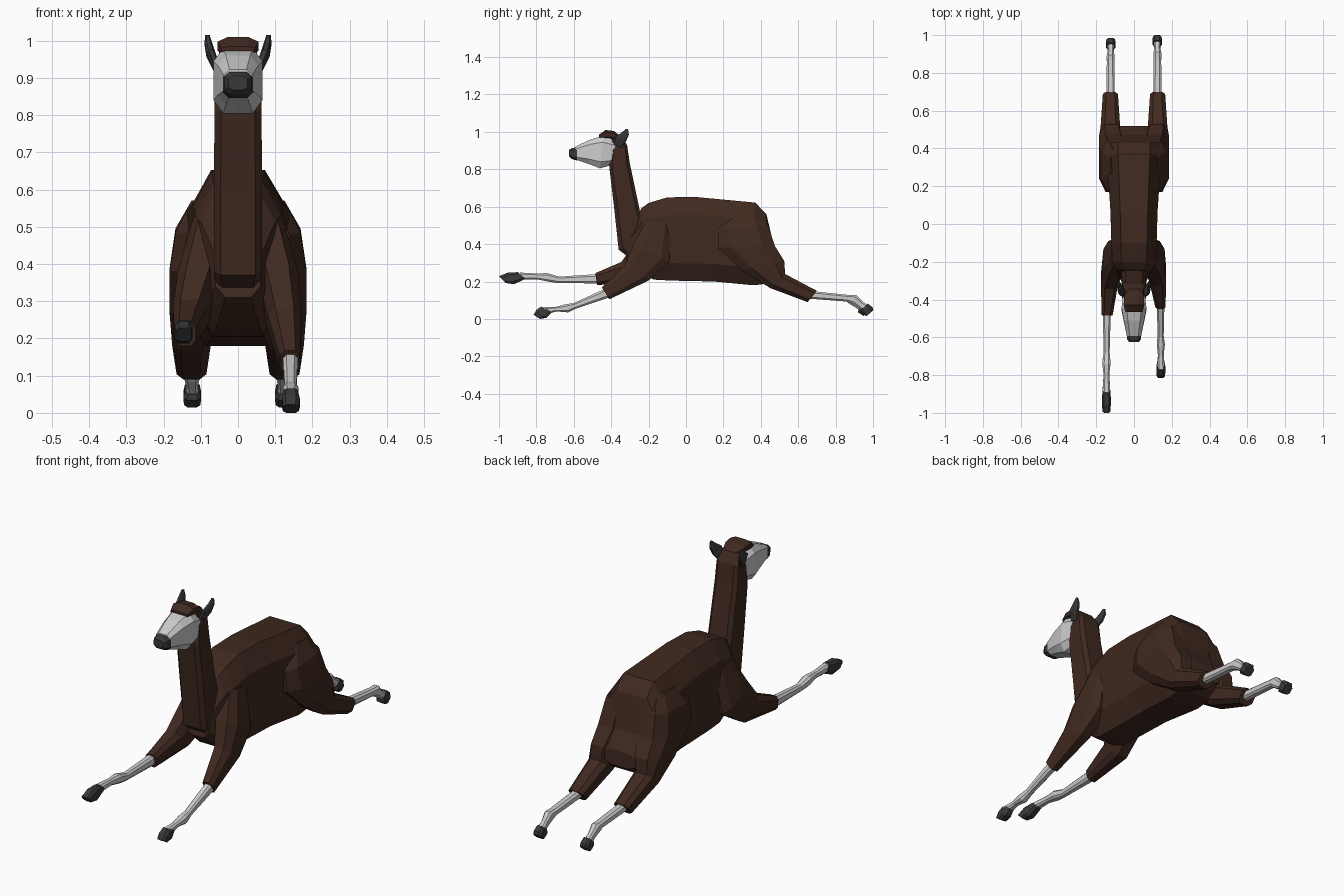
import bpy, bmesh
from mathutils import Vector


def material(name, r, g, b):
    m = bpy.data.materials.new(name)
    m.diffuse_color = (r, g, b, 1)
    return m


BROWN = material("brown_wool", 0.05, 0.022, 0.014)
LIGHT = material("pale_hair", 0.52, 0.52, 0.52)
DARK = material("dark_horn", 0.04, 0.04, 0.04)


def loft(name, rings, mat, s=0.55, side=1):
    """Skin chamfered rings; each ring is (y1, z1, y2, z2, x centre, half width)."""
    shape = [(1, s), (s, 1), (-s, 1), (-1, s), (-1, -s), (-s, -1), (s, -1), (1, -s)]
    bm = bmesh.new()
    loops = []
    for y1, z1, y2, z2, xc, hw in rings:
        a, b = Vector((0, y1, z1)), Vector((0, y2, z2))
        mid, half = (a + b) / 2, (b - a) / 2
        loops.append([bm.verts.new(mid + half * u + Vector((side * (xc + hw * v), 0, 0)))
                      for u, v in shape])
    for p, q in zip(loops, loops[1:]):
        for i in range(8):
            j = (i + 1) % 8
            bm.faces.new((p[i], p[j], q[j], q[i]))
    bm.faces.new(loops[0])
    bm.faces.new(loops[-1])
    bmesh.ops.recalc_face_normals(bm, faces=bm.faces)
    me = bpy.data.meshes.new(name)
    bm.to_mesh(me)
    bm.free()
    me.materials.append(mat)
    ob = bpy.data.objects.new(name, me)
    bpy.context.collection.objects.link(ob)
    return ob


# Torso, from chest to tucked tail
loft("torso", [
    (-0.32, 0.31, -0.30, 0.45, 0, 0.06),
    (-0.22, 0.23, -0.24, 0.59, 0, 0.10),
    (-0.17, 0.21, -0.20, 0.62, 0, 0.115),
    (-0.08, 0.205, -0.10, 0.65, 0, 0.12),
    (0.15, 0.20, 0.05, 0.652, 0, 0.125),
    (0.36, 0.18, 0.37, 0.622, 0, 0.145),
    (0.45, 0.19, 0.43, 0.56, 0, 0.145),
    (0.49, 0.21, 0.47, 0.39, 0, 0.12),
    (0.52, 0.235, 0.52, 0.31, 0, 0.085)], BROWN, 0.58)

# Neck
loft("neck", [
    (-0.40, 0.985, -0.345, 0.975, 0, 0.045),
    (-0.40, 0.90, -0.315, 0.93, 0, 0.06),
    (-0.41, 0.81, -0.30, 0.83, 0, 0.063),
    (-0.385, 0.60, -0.245, 0.57, 0, 0.065),
    (-0.36, 0.37, -0.20, 0.45, 0, 0.065),
    (-0.30, 0.325, -0.18, 0.33, 0, 0.055)], BROWN, 0.72)

# Head: pale face, dark muzzle, woolly crest
loft("face", [
    (-0.405, 0.82, -0.37, 0.955, 0, 0.058),
    (-0.46, 0.805, -0.44, 0.98, 0, 0.066),
    (-0.52, 0.828, -0.51, 0.96, 0, 0.054),
    (-0.592, 0.852, -0.592, 0.922, 0, 0.038)], LIGHT, 0.6)
loft("muzzle", [
    (-0.582, 0.846, -0.582, 0.918, 0, 0.040),
    (-0.61, 0.855, -0.61, 0.913, 0, 0.036),
    (-0.625, 0.868, -0.625, 0.905, 0, 0.026)], DARK, 0.6)
loft("crest", [
    (-0.465, 0.965, -0.465, 0.985, 0, 0.045),
    (-0.43, 0.96, -0.43, 1.01, 0, 0.055),
    (-0.39, 0.96, -0.385, 1.005, 0, 0.052),
    (-0.35, 0.94, -0.35, 0.975, 0, 0.045)], BROWN, 0.5)

for side, label in ((1, "right"), (-1, "left")):
    # Ears
    loft("ear_" + label, [
        (-0.385, 0.93, -0.345, 0.915, 0.056, 0.010),
        (-0.375, 0.975, -0.32, 0.95, 0.073, 0.012),
        (-0.34, 1.0, -0.305, 0.985, 0.080, 0.010),
        (-0.322, 1.015, -0.31, 1.015, 0.082, 0.006)], DARK, 0.5, side)

    # Hind legs
    loft("thigh_" + label, [
        (0.25, 0.57, 0.38, 0.57, 0.085, 0.04),
        (0.17, 0.48, 0.44, 0.50, 0.10, 0.068),
        (0.17, 0.38, 0.475, 0.39, 0.11, 0.074),
        (0.30, 0.26, 0.525, 0.31, 0.12, 0.064),
        (0.45, 0.165, 0.53, 0.24, 0.125, 0.052),
        (0.65, 0.09, 0.70, 0.15, 0.125, 0.040)], BROWN, 0.55, side)
    d = 0 if side > 0 else -0.015
    loft("hind_shin_" + label, [
        (0.66, 0.108, 0.68, 0.148, 0.124, 0.022),
        (0.86, 0.093, 0.87, 0.128, 0.124, 0.020),
        (0.885 + d, 0.083, 0.91 + d, 0.128, 0.124, 0.021),
        (0.92 + d, 0.062, 0.945 + d, 0.092, 0.123, 0.015),
        (0.945 + d, 0.045, 0.975 + d, 0.072, 0.123, 0.018)], LIGHT, 0.55, side)
    loft("hind_hoof_" + label, [
        (0.937 + d, 0.050, 0.972 + d, 0.082, 0.123, 0.020),
        (0.935 + d, 0.035, 0.998 + d, 0.062, 0.123, 0.024),
        (0.965 + d, 0.015, 1.0 + d, 0.045, 0.123, 0.022)], DARK, 0.6, side)

# Lower front leg, stretched slightly down
loft("foreleg_right", [
    (-0.21, 0.53, -0.08, 0.51, 0.085, 0.035),
    (-0.28, 0.40, -0.09, 0.30, 0.105, 0.057),
    (-0.33, 0.285, -0.20, 0.205, 0.125, 0.045),
    (-0.45, 0.168, -0.41, 0.105, 0.140, 0.027)], BROWN)
loft("front_shin_right", [
    (-0.435, 0.160, -0.41, 0.115, 0.141, 0.020),
    (-0.60, 0.085, -0.59, 0.055, 0.141, 0.016),
    (-0.645, 0.078, -0.63, 0.035, 0.142, 0.021),
    (-0.70, 0.064, -0.69, 0.040, 0.142, 0.015),
    (-0.77, 0.062, -0.73, 0.030, 0.142, 0.020)], LIGHT)
loft("front_hoof_right", [
    (-0.775, 0.066, -0.715, 0.038, 0.142, 0.019),
    (-0.80, 0.048, -0.745, 0.006, 0.142, 0.024),
    (-0.815, 0.022, -0.78, 0.0, 0.142, 0.021)], DARK, 0.6)

# Upper front leg, reaching far forward
loft("foreleg_left", [
    (-0.21, 0.53, -0.08, 0.51, 0.085, 0.035),
    (-0.28, 0.40, -0.09, 0.30, 0.105, 0.057),
    (-0.345, 0.305, -0.24, 0.205, 0.130, 0.045),
    (-0.485, 0.245, -0.475, 0.180, 0.142, 0.029)], BROWN, side=-1)
loft("front_shin_left", [
    (-0.47, 0.240, -0.47, 0.190, 0.144, 0.021),
    (-0.68, 0.226, -0.68, 0.192, 0.145, 0.016),
    (-0.74, 0.245, -0.73, 0.198, 0.146, 0.022),
    (-0.80, 0.243, -0.80, 0.212, 0.146, 0.015),
    (-0.89, 0.248, -0.86, 0.212, 0.146, 0.020)], LIGHT, side=-1)
loft("front_hoof_left", [
    (-0.90, 0.250, -0.855, 0.215, 0.146, 0.019),
    (-0.955, 0.247, -0.92, 0.186, 0.146, 0.024),
    (-1.0, 0.228, -0.965, 0.192, 0.146, 0.021)], DARK, 0.6, side=-1)
